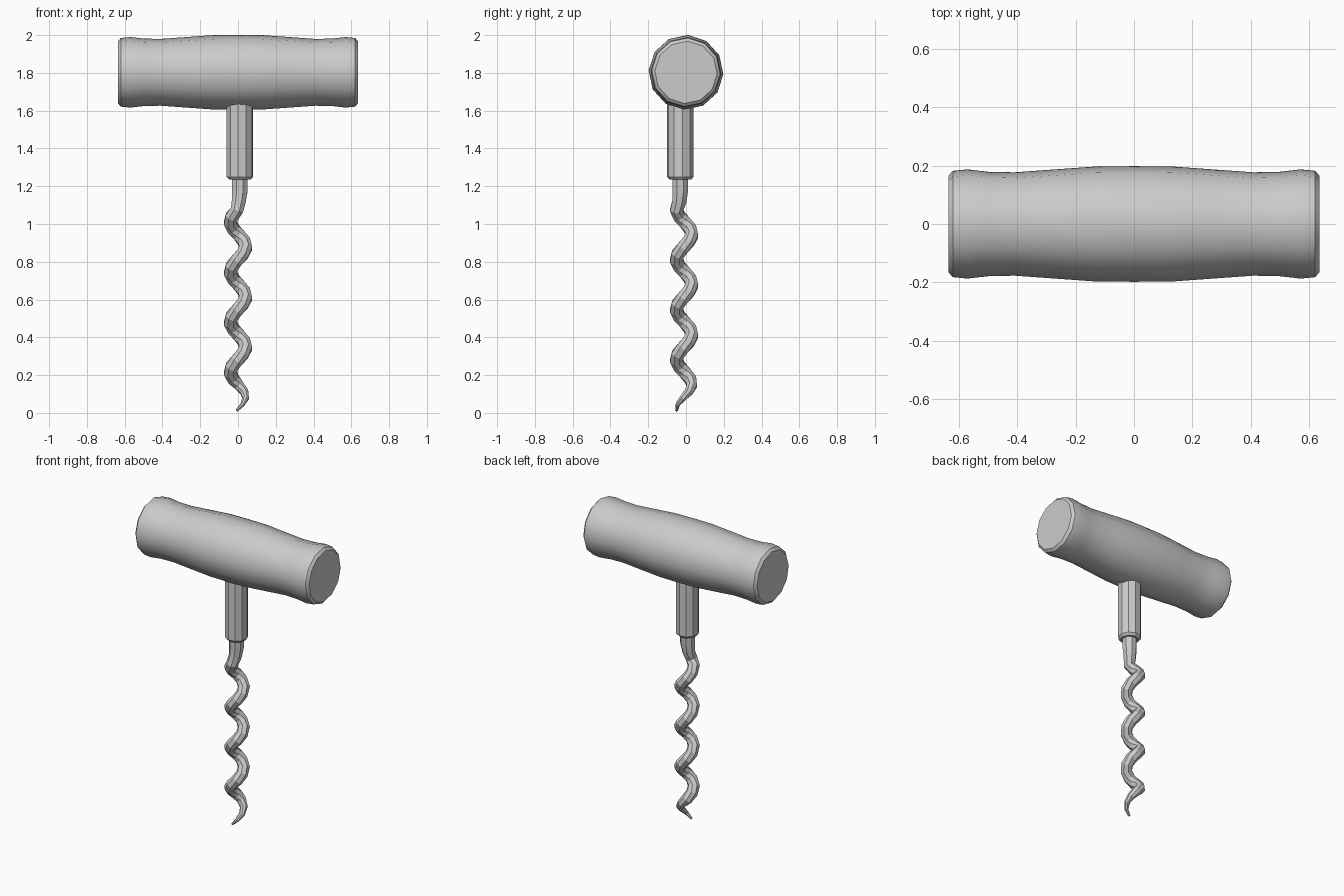
import bpy, bmesh, math
from mathutils import Vector

cube = bpy.data.objects.get("Cube")
if cube:
    bpy.data.objects.remove(cube, do_unlink=True)

grey = bpy.data.materials.new("plain grey")
grey.use_nodes = True
colour = (0.6, 0.6, 0.6, 1)
grey.diffuse_color = colour
grey.node_tree.nodes["Principled BSDF"].inputs["Base Color"].default_value = colour


def loft(name, path, radii, sides, phase=0, smooth=20, axis=None):
    """Skin round rings along a path and cap both ends."""
    path = [Vector(p) for p in path]
    bm = bmesh.new()
    rings = []
    for i, (p, r) in enumerate(zip(path, radii)):
        ahead = path[min(i + 1, len(path) - 1)]
        tangent = Vector(axis) if axis else ahead - path[max(i - 1, 0)]
        turn = Vector((0, 0, 1)).rotation_difference(tangent)
        ring = []
        for k in range(sides):
            a = math.radians(phase) + math.tau * k / sides
            ring.append(bm.verts.new(p + turn @ Vector((r * math.cos(a), r * math.sin(a), 0))))
        rings.append(ring)
    for low, high in zip(rings, rings[1:]):
        for k in range(sides):
            n = (k + 1) % sides
            bm.faces.new((low[k], low[n], high[n], high[k]))
    bm.faces.new(rings[0][::-1])
    bm.faces.new(rings[-1])
    bmesh.ops.recalc_face_normals(bm, faces=bm.faces)
    mesh = bpy.data.meshes.new(name)
    bm.to_mesh(mesh)
    bm.free()
    mesh.materials.append(grey)
    obj = bpy.data.objects.new(name, mesh)
    bpy.context.collection.objects.link(obj)
    bpy.ops.object.select_all(action='DESELECT')
    obj.select_set(True)
    bpy.context.view_layer.objects.active = obj
    bpy.ops.object.shade_smooth_by_angle(angle=math.radians(smooth))
    return obj


# Barrel handle, mirrored about its middle
half = [(0, 0.198), (0.13, 0.197), (0.27, 0.187), (0.41, 0.177),
        (0.5, 0.179), (0.57, 0.187), (0.62, 0.182), (0.635, 0.165)]
profile = [(-x, r) for x, r in half[:0:-1]] + half
loft("handle", [(x, 0, 1.803) for x, r in profile], [r for x, r in profile],
     12, -3, 40, axis=(1, 0, 0))

# Sleeve under the handle
sleeve = [(1.235, 0.058), (1.25, 0.071), (1.68, 0.071)]
loft("sleeve", [(0.01, -0.03, z) for z, r in sleeve], [r for z, r in sleeve], 10, 9)

# Spiral worm: pointed tip, even coils, straight stem
pitch, reach, steps = 0.265, 0.041, 8
path, radii = [], []
for i in range(33):
    z = 0.012 + i * pitch / steps
    a = math.tau * (z - 0.88) / pitch
    path.append((reach * math.cos(a), -0.01 + reach * math.sin(a), z))
    radii.append(min(0.037, 0.005 + 0.17 * z))
path += [(0.004, -0.035, 1.12), (0.01, -0.03, 1.18), (0.01, -0.03, 1.27)]
radii += [0.04, 0.045, 0.045]
loft("spiral_worm", path, radii, 8, 22.5)
